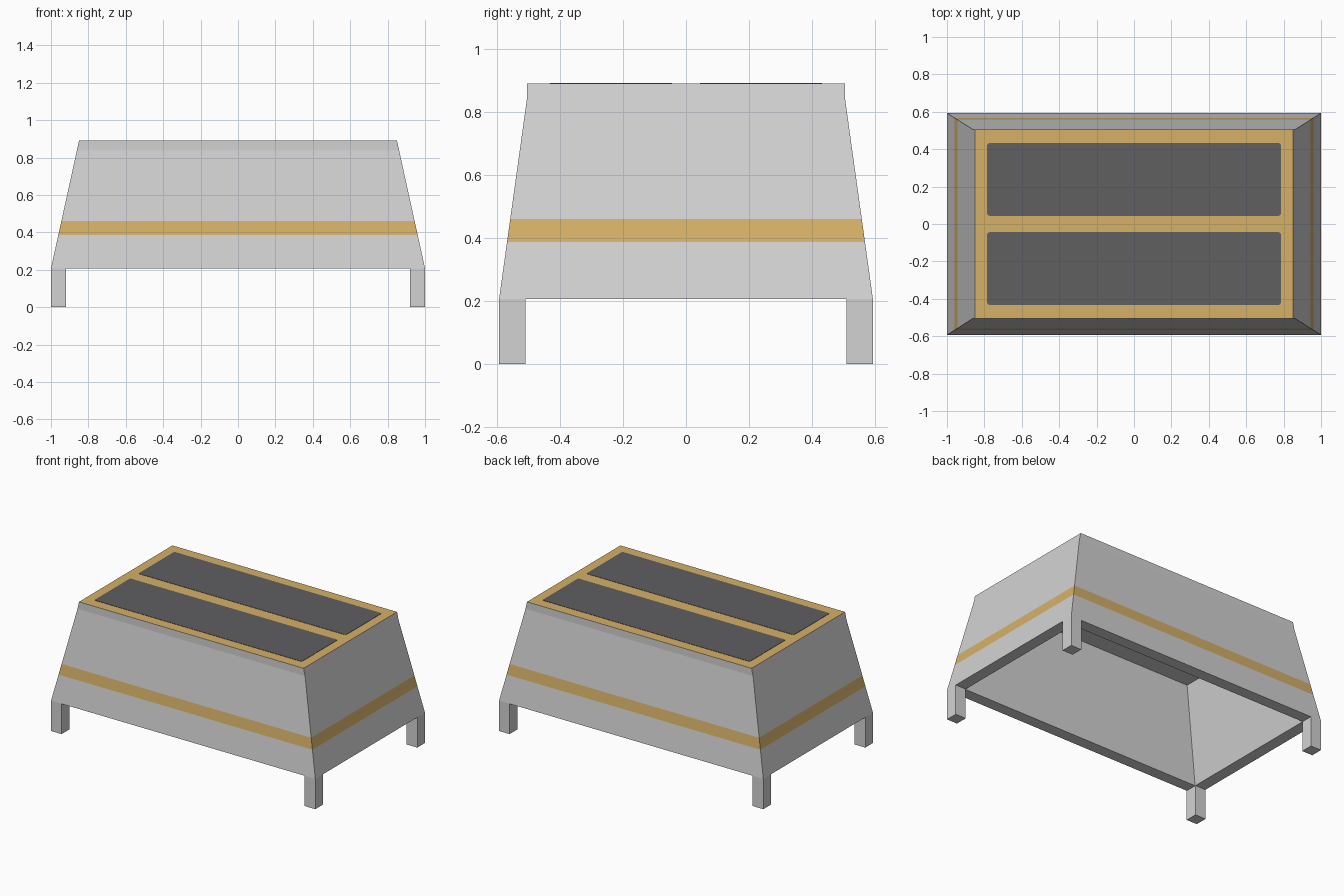
import bpy, bmesh

if "Cube" in bpy.data.objects:
    bpy.data.objects.remove(bpy.data.objects["Cube"])


def material(name, rgb):
    m = bpy.data.materials.new(name)
    m.diffuse_color = (*rgb, 1)
    m.use_nodes = True
    m.node_tree.nodes["Principled BSDF"].inputs["Base Color"].default_value = m.diffuse_color
    return m


GREY = material("light grey", (0.65, 0.65, 0.65))
GOLD = material("ochre", (0.67, 0.44, 0.14))
DARK = material("dark grey", (0.115, 0.115, 0.12))


def finish(name, bm, mats):
    bmesh.ops.recalc_face_normals(bm, faces=bm.faces)
    me = bpy.data.meshes.new(name)
    bm.to_mesh(me)
    bm.free()
    for m in mats:
        me.materials.append(m)
    ob = bpy.data.objects.new(name, me)
    bpy.context.collection.objects.link(ob)
    return ob


def box(name, x0, x1, y0, y1, z0, z1, mat, corner=0):
    bm = bmesh.new()
    bmesh.ops.create_cube(bm, size=1)
    for v in bm.verts:
        v.co.x = x1 if v.co.x > 0 else x0
        v.co.y = y1 if v.co.y > 0 else y0
        v.co.z = z1 if v.co.z > 0 else z0
    if corner:  # round the upright edges
        upright = [e for e in bm.edges
                   if abs(e.verts[0].co.z - e.verts[1].co.z) > 0.5 * (z1 - z0)]
        bmesh.ops.bevel(bm, geom=upright, offset=corner, segments=3,
                        profile=0.5, affect='EDGES')
    return finish(name, bm, [mat])


BASE, TOP, LIP = 0.207, 0.89, 0.84


def half_sizes(z):
    """Outer half width and half depth at a height; front and back have a vertical lip."""
    hx = 1.0 - 0.15 * (z - BASE) / (TOP - BASE)
    hy = 0.593 - 0.088 * (min(z, LIP) - BASE) / (LIP - BASE)
    return hx, hy


# Tapered hollow body, with stripe and top coloured by height
bm = bmesh.new()
profile = [(0.83, 0.08), (BASE, 0.08)] + [(z, 0) for z in (BASE, 0.387, 0.46, LIP, TOP)]
rings = []
for z, inset in profile:
    hx, hy = half_sizes(z)
    hx, hy = hx - inset, hy - inset
    rings.append([bm.verts.new((sx * hx, sy * hy, z))
                  for sx, sy in ((-1, -1), (1, -1), (1, 1), (-1, 1))])
for r, (a, b) in enumerate(zip(rings, rings[1:])):
    for i in range(4):
        j = (i + 1) % 4
        f = bm.faces.new((a[i], a[j], b[j], b[i]))
        f.material_index = 1 if r == 3 else 0
bm.faces.new(rings[0])
bm.faces.new(rings[-1]).material_index = 1
finish("tapered_body", bm, [GREY, GOLD])

# Legs under the four corners
for sx, xn in ((-1, "left"), (1, "right")):
    for sy, yn in ((-1, "front"), (1, "back")):
        xs = sorted((sx * 0.92, sx * 1.0))
        ys = sorted((sy * 0.51, sy * 0.593))
        box(f"{yn}_{xn}_leg", *xs, *ys, 0, BASE, GREY)

# Two dark panels on top
for sy, yn in ((-1, "front"), (1, "back")):
    ys = sorted((sy * 0.044, sy * 0.432))
    box(f"{yn}_top_panel", -0.785, 0.785, *ys, TOP - 0.002, TOP + 0.002, DARK, 0.012)
